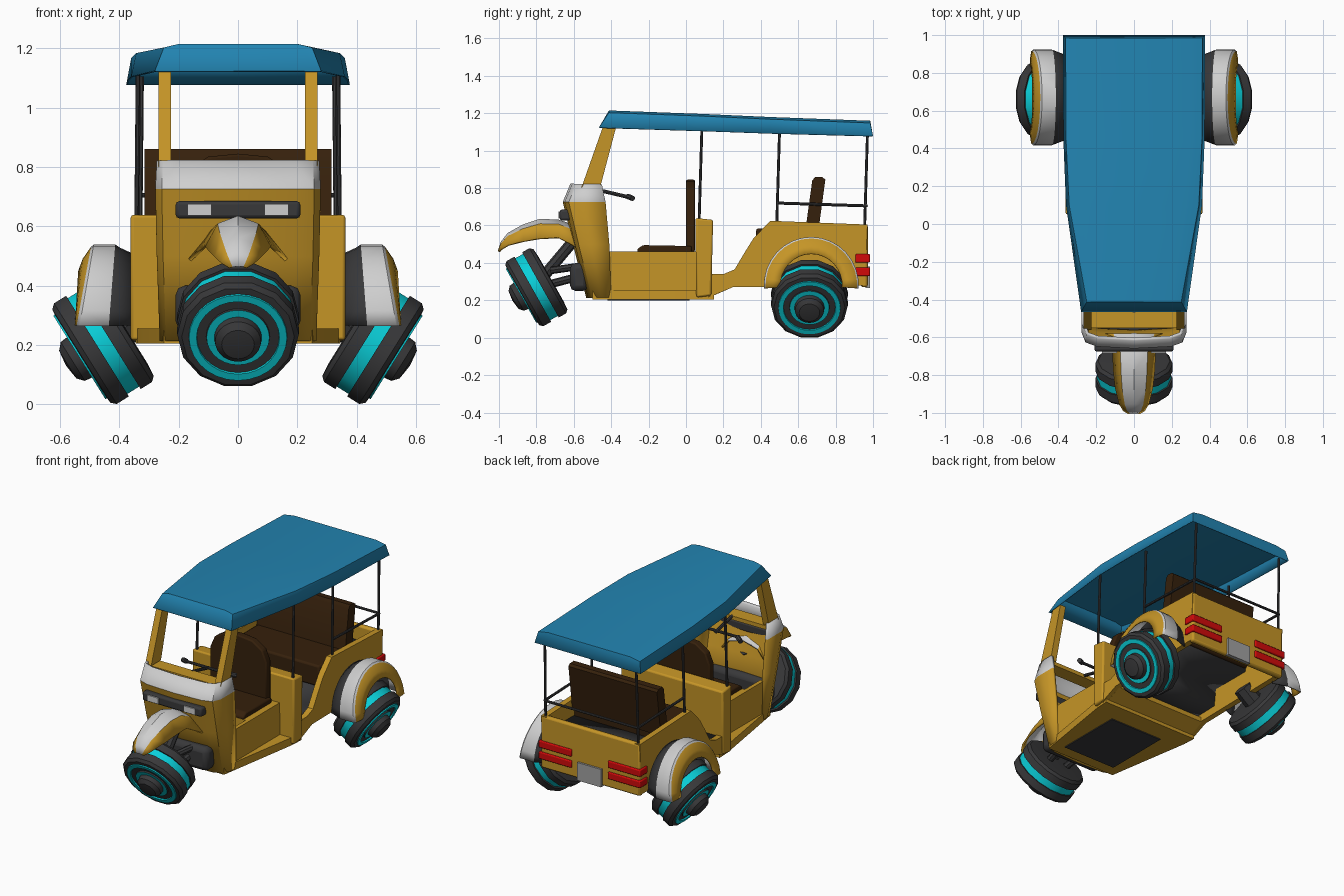
import bpy, bmesh, math
from mathutils import Vector

if "Cube" in bpy.data.objects:
    bpy.data.objects.remove(bpy.data.objects["Cube"])


def material(name, r, g, b):
    m = bpy.data.materials.new(name)
    m.diffuse_color = (r, g, b, 1)
    m.use_nodes = True
    m.node_tree.nodes["Principled BSDF"].inputs["Base Color"].default_value = m.diffuse_color
    return m


YELLOW = material("yellow paint", .56, .30, .020)
BLUE = material("blue canopy", .016, .23, .44)
WHITE = material("white paint", .62, .62, .62)
DARK = material("dark rubber", .040, .040, .042)
CYAN = material("cyan glow", .003, .63, .70)
BROWN = material("brown leather", .036, .0145, .0035)
RED = material("red lamp", .64, .003, .003)
GREY = material("plate grey", .36, .36, .36)


def mesh(name, verts, faces, mats, idx=None, solid=0, bevel=0):
    me = bpy.data.meshes.new(name)
    me.from_pydata([tuple(v) for v in verts], [], faces)
    for m in mats:
        me.materials.append(m)
    for i, p in enumerate(me.polygons):
        p.material_index = idx[i] if idx else 0
    bm = bmesh.new()
    bm.from_mesh(me)
    bmesh.ops.remove_doubles(bm, verts=bm.verts, dist=1e-5)
    bmesh.ops.recalc_face_normals(bm, faces=bm.faces)
    bm.to_mesh(me)
    bm.free()
    me.polygons.foreach_set("use_smooth", [True] * len(me.polygons))
    me.set_sharp_from_angle(angle=math.radians(32))
    ob = bpy.data.objects.new(name, me)
    bpy.context.collection.objects.link(ob)
    if solid:
        s = ob.modifiers.new("thickness", 'SOLIDIFY')
        s.thickness, s.offset = solid, 0
    if bevel:
        b = ob.modifiers.new("bevel", 'BEVEL')
        b.width, b.segments = bevel, 2
    return ob


def loft(name, rings, mats, pick=lambda i, j: 0, closed=False, caps=False, **kw):
    """Skin rings of points; pick(ring, segment) gives the colour slot."""
    n = len(rings[0])
    verts = [p for r in rings for p in r]
    faces, idx = [], []
    for i in range(len(rings) - 1):
        for j in range(n if closed else n - 1):
            k = (j + 1) % n
            faces.append((i*n + j, i*n + k, (i+1)*n + k, (i+1)*n + j))
            idx.append(pick(i, j))
    if caps:
        faces += [tuple(range(n)), tuple(range(len(verts) - n, len(verts)))]
        idx += [0, 0]
    return mesh(name, verts, faces, mats, idx, **kw)


def prism(name, profile, a, b, mat, axis='x', **kw):
    """Extrude a 2D outline from a to b along an axis."""
    place = {'x': lambda u, v, t: (t, u, v), 'y': lambda u, v, t: (u, t, v),
             'z': lambda u, v, t: (u, v, t)}[axis]
    return loft(name, [[place(u, v, t) for u, v in profile] for t in (a, b)], [mat],
                closed=True, caps=True, **kw)


def box(name, x, y, z, mat, bevel=0):
    return prism(name, [(y[0], z[0]), (y[1], z[0]), (y[1], z[1]), (y[0], z[1])],
                 x[0], x[1], mat, bevel=bevel)


def rod(name, a, b, r, mat=DARK, sides=8):
    a, b = Vector(a), Vector(b)
    q = (b - a).to_track_quat('Z', 'Y')
    circle = [q @ Vector((r*math.cos(t), r*math.sin(t), 0))
              for t in (2*math.pi*k/sides for k in range(sides))]
    return loft(name, [[a + c for c in circle], [b + c for c in circle]], [mat],
                closed=True, caps=True)


# wheel profiles: radius, height along the axis, colour of the band that follows
TYRE = [(0, -.09, 0), (.14, -.09, 0), (.19, -.086, 0), (.205, -.07, 0), (.205, -.025, 0),
        (.195, -.025, 1), (.195, .022, 0), (.205, .022, 0), (.205, .07, 0), (.19, .086, 0),
        (.165, .088, 0), (0, .075, 0)]
DISC = [(.168, .08, 1), (.165, .094, 1), (.14, .094, 1), (.137, .078, 0), (.108, .078, 0),
        (.106, .092, 1), (.084, .092, 1), (.08, .092, 0), (.077, .12, 0), (.055, .14, 0), (0, .147, 0)]


def wheel(name, centre, axis):
    q = Vector(axis).to_track_quat('Z', 'Y')
    for part, prof, n in (("tyre", TYRE, 14), ("disc", DISC, 28)):
        rings = [[Vector(centre) + q @ Vector((r*math.cos(2*math.pi*k/n), r*math.sin(2*math.pi*k/n), h))
                  for k in range(n)] for r, h, c in prof]
        loft(f"{name}_{part}", rings, [DARK, CYAN], lambda i, j: prof[i][2], closed=True)


# canopy roof: hollow shell
rings = []
for yb, yt, wb, wt, zb, zt in [(-.465, -.412, .28, .25, 1.125, 1.215), (.1, .1, .36, .343, 1.105, 1.196),
                               (.45, .45, .374, .36, 1.092, 1.18), (1.0, .985, .377, .362, 1.078, 1.16)]:
    half = [(wb, yb, zb), (wt, yt, zt - .012), (wt*.8, yt, zt)]
    rings.append([(-x, y, z) for x, y, z in half] + half[::-1])
roof = loft("roof", rings, [BLUE], caps=True)
bm = bmesh.new()
bm.from_mesh(roof.data)
bmesh.ops.solidify(bm, geom=bm.faces[:], thickness=.006)
bm.to_mesh(roof.data)
bm.free()

# cab front shell, white band on top
rings = []
for z, w, yb, ys, yf in [(.215, .255, -.40, -.45, -.525), (.5, .265, -.41, -.52, -.595),
                         (.725, .27, -.43, -.57, -.65), (.82, .265, -.45, -.53, -.61)]:
    half = [(w, yb, z), (w, ys, z), (w*.93, (ys + yf)/2 - .01, z), (w*.72, yf + .01, z), (0, yf, z)]
    rings.append(half + [(-x, y, z) for x, y, z in half[-2::-1]])
loft("cab_front", rings, [YELLOW, WHITE], lambda i, j: int(i == 2), solid=.018)
box("dashboard", (-.255, .255), (-.55, -.46), (.77, .795), YELLOW)
box("headlight_bar", (-.21, .21), (-.675, -.615), (.627, .685), DARK, .012)
box("front_bracket_plate", (-.21, .21), (-.62, -.52), (.25, .40), DARK, .03)

# front mudguard: white crown, yellow flanks
rings = []
for y, z, w, d in [(-1, .465, .03, .005), (-.985, .51, .055, .035), (-.95, .555, .075, .06),
                   (-.87, .60, .095, .085), (-.78, .63, .105, .10), (-.68, .625, .11, .09),
                   (-.58, .59, .17, .11)]:
    rings.append([(-w, y, z - d), (-w*.62, y, z - d*.25), (0, y, z), (w*.62, y, z - d*.25), (w, y, z - d)])
loft("front_mudguard", rings, [YELLOW, WHITE], lambda i, j: int(j in (1, 2)), solid=.012)

# front wheel, suspension and steering
wheel("front_wheel", (0, -.80, .27), (0, -.87, -.49))
rod("front_strut", (0, -.60, .52), (0, -.76, .33), .03)
rod("steering_stem", (0, -.47, .79), (0, -.30, .75), .01)
rod("handlebar", (-.15, -.31, .755), (.15, -.31, .755), .009)

# floor, seat box, partition
prism("cab_floor", [(-.25, -.5), (.25, -.5), (.34, .06), (.345, .15), (-.345, .15), (-.34, .06)],
      .205, .255, YELLOW, 'z')
box("cab_underplate", (-.19, .19), (-.42, .02), (.199, .21), DARK)
box("driver_seat_box", (-.26, .26), (-.26, .06), (.24, .46), YELLOW)
prism("partition", [(.055, .215), (.05, .64), (.145, .63), (.135, .225)], -.362, .362, YELLOW, bevel=.01)

# seats
prism("driver_seat_cushion", [(-.26, .455), (.03, .455), (.03, .49), (-.23, .495), (-.26, .475)],
      -.22, .22, BROWN, bevel=.008)
prism("driver_seat_back", [(-.2, .46), (.2, .46), (.2, .72), (.17, .79), (.1, .835), (0, .845),
                           (-.1, .835), (-.17, .79), (-.2, .72)], .0, .048, BROWN, 'y', bevel=.008)
box("rear_seat_cushion", (-.315, .315), (.375, .69), (.45, .585), BROWN, .012)
prism("rear_seat_back", [(.635, .55), (.705, .55), (.745, .845), (.73, .858), (.69, .86), (.675, .84)],
      -.315, .315, BROWN)

# rear body: stepped dark floor, open underneath, and back panel
path = [(.1, .325), (.37, .33), (.385, .44), (.66, .44), (.675, .5), (.945, .5)]
loft("stepped_floor", [[(x, y, z) for y, z in path] for x in (-.325, .325)], [DARK], solid=.02)
prism("rear_sill", [(.1, .205), (.25, .27), (.25, .30), (.1, .24)], -.325, .325, YELLOW)
box("back_panel", (-.352, .352), (.935, .972), (.27, .605), YELLOW, .012)
box("number_plate", (-.085, .085), (.96, .985), (.265, .38), GREY)

for s, side in ((1, "right"), (-1, "left")):
    prism(side + "_rear_side", [(.12, .215), (.25, .27), (.955, .28), (.97, .605), (.45, .625), (.36, .53),
                                (.31, .45), (.26, .365), (.2, .34), (.12, .34)],
          s*.315, s*.352, YELLOW)
    box(side + "_cab_sill", sorted((s*.235, s*.26)), (-.42, -.24), (.22, .46), YELLOW)
    # windscreen pillar
    loft(side + "_pillar", [[(s*x, y, z) for x, y in ((.226, a), (.268, a), (.268, b), (.226, b))]
                            for z, a, b in ((.80, -.56, -.46), (1.14, -.44, -.37))],
         [YELLOW], closed=True, caps=True)
    box(side + "_headlamp", sorted((s*.09, s*.17)), (-.682, -.66), (.637, .675), WHITE)
    # canopy posts and rails
    for k, (y, x, z) in enumerate([(.07, .342, .62), (.485, .33, .6), (.955, .33, .59)]):
        rod(f"{side}_post_{k}", (s*x, y, z), (s*(x - .005), y + .015, 1.125 - .04*y), .008)
    rod(side + "_side_rail", (s*.33, .49, .72), (s*.33, .965, .705), .008)
    for k, z in enumerate((.33, .402)):
        box(f"{side}_tail_lamp_{k}", sorted((s*.13, s*.362)), (.905, .984), (z, z + .045), RED, .006)
    # rear mudguard: arch swept round the wheel, flaring towards its feet
    section = [(.345, .215, 0), (.40, .24, .01), (.415, .25, .02), (.485, .25, .045),
               (.493, .243, .045), (.52, .205, .025), (.535, .165, .01)]
    rings = []
    for k in range(17):
        t = math.pi*(1.02 - 1.04*k/16)
        rings.append([(s*(x + f*(1 - math.sin(t))), .67 + r*math.cos(t), .28 + r*1.02*math.sin(t))
                      for x, r, f in section])
    loft(side + "_rear_mudguard", rings, [DARK, WHITE, YELLOW],
         lambda i, j: (0, 0, 1, 1, 2, 2)[j], solid=.008)
    wheel(side + "_rear_wheel", (s*.455, .66, .208), (s*.85, 0, -.53))
    rod(side + "_rear_axle", (s*.30, .66, .32), (s*.42, .66, .23), .06)
    rod(side + "_front_fork", (s*.08, -.56, .33), (s*.06, -.75, .28), .022)
    rod(side + "_fork_brace", (s*.1, -.58, .38), (s*.05, -.72, .36), .02)
    rod(side + "_grip", (s*.15, -.31, .755), (s*.19, -.285, .745), .015)
rod("back_rail", (-.33, .965, .705), (.33, .965, .705), .008)
